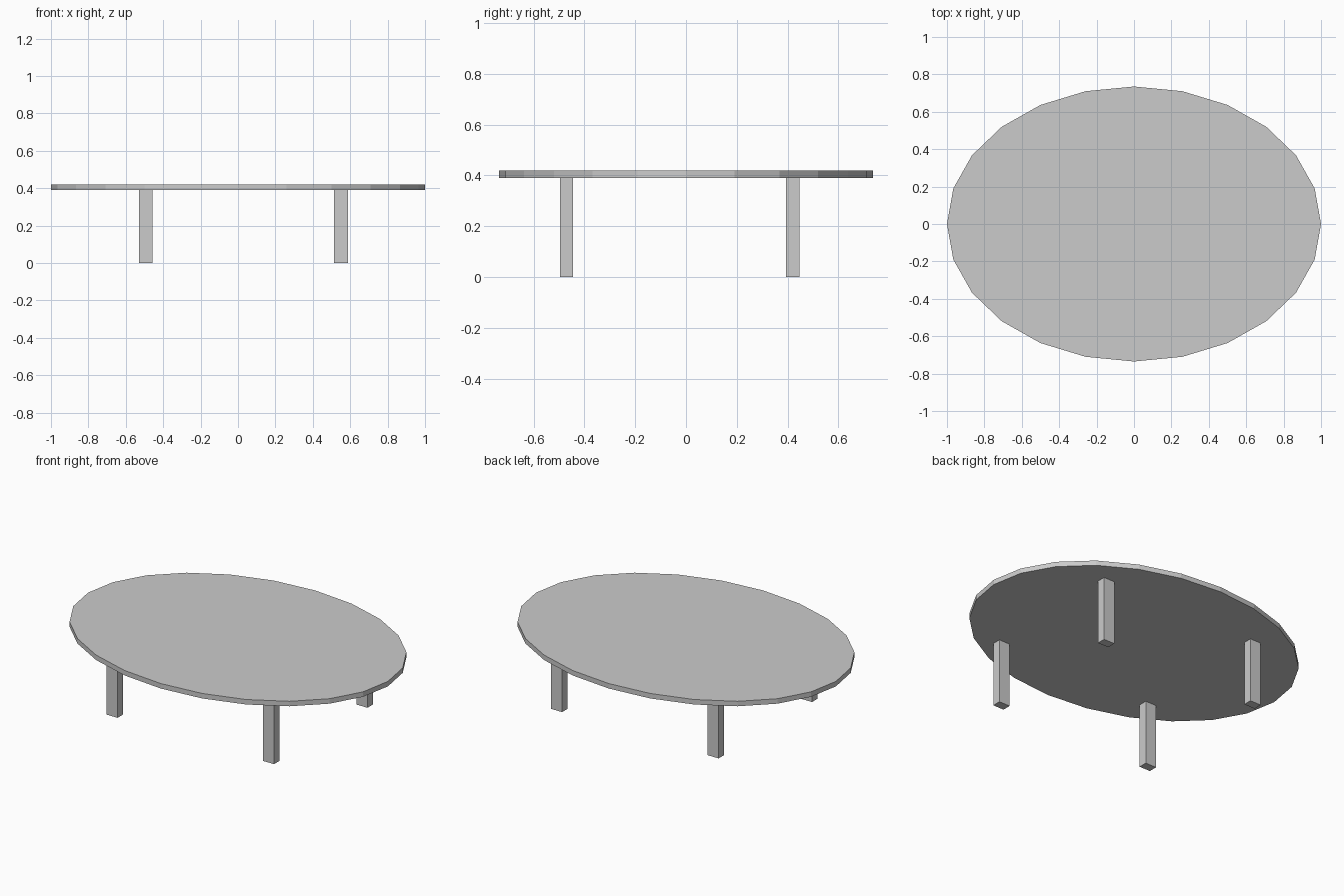
import bpy

if "Cube" in bpy.data.objects:
    bpy.data.objects.remove(bpy.data.objects["Cube"])

TOP_Z, UNDER_Z = 0.42, 0.39

# Oval tabletop: 24-sided low-poly disc
bpy.ops.mesh.primitive_cylinder_add(vertices=24, radius=1, depth=TOP_Z - UNDER_Z,
                                    location=(0, 0, (TOP_Z + UNDER_Z) / 2))
top = bpy.context.object
top.name = "tabletop"
top.scale = (1, 0.735, 1)


# Rectangular leg standing on the floor
def add_leg(name, x, y):
    bpy.ops.mesh.primitive_cube_add(size=1, location=(x, y, UNDER_Z / 2))
    leg = bpy.context.object
    leg.name = name
    leg.scale = (0.073, 0.052, UNDER_Z)


# Four legs, set slightly off centre
for side, x in (("left", -0.493), ("right", 0.551)):
    for end, y in (("front", -0.47), ("back", 0.42)):
        add_leg(f"{end}_{side}_leg", x, y)
